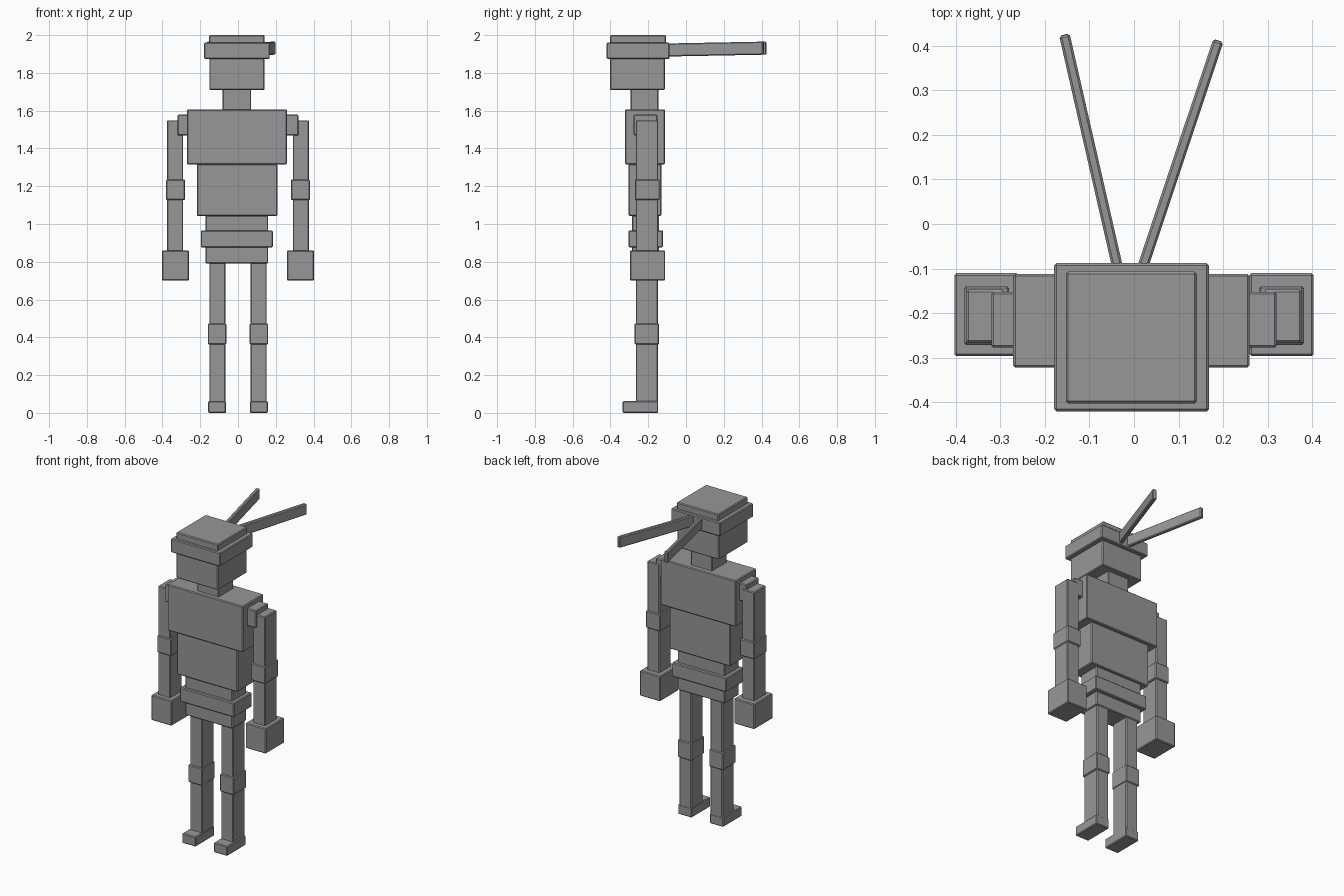
import bpy
from mathutils import Matrix, Vector

if "Cube" in bpy.data.objects:
    bpy.data.objects.remove(bpy.data.objects["Cube"])

grey = bpy.data.materials.new("plain_grey")
grey.diffuse_color = (0.31, 0.31, 0.31, 1)
grey.use_nodes = True
grey.node_tree.nodes["Principled BSDF"].inputs["Base Color"].default_value = grey.diffuse_color


def box(name, x, y, z, bevel=0.005):
    """Lightly chamfered box from (min, max) ranges on each axis."""
    bpy.ops.mesh.primitive_cube_add(size=1)
    ob = bpy.context.object
    ob.name = name
    size = [r[1] - r[0] for r in (x, y, z)]
    ob.data.transform(Matrix.Diagonal((*size, 1)))
    ob.location = [(r[0] + r[1]) / 2 for r in (x, y, z)]
    ob.data.materials.append(grey)
    mod = ob.modifiers.new("chamfer", 'BEVEL')
    mod.width = bevel
    mod.segments = 1
    return ob


def strap(name, start, end, width=0.024, height=0.069):
    """Flat band running between two points."""
    a, b = Vector(start), Vector(end)
    d = b - a
    ob = box(name, (-width / 2, width / 2), (-d.length / 2, d.length / 2),
             (-height / 2, height / 2))
    side = d.cross(Vector((0, 0, 1))).normalized()
    fwd = d.normalized()
    rot = Matrix((side, fwd, side.cross(fwd))).transposed()
    ob.matrix_world = Matrix.Translation((a + b) / 2) @ rot.to_4x4()


# Head and headband
box("head", (-0.152, 0.141), (-0.403, -0.112), (1.71, 1.88))
box("headband", (-0.179, 0.168), (-0.42, -0.088), (1.873, 1.96))
box("head_top", (-0.153, 0.141), (-0.402, -0.107), (1.95, 2.0))
box("neck", (-0.081, 0.07), (-0.294, -0.146), (1.60, 1.715))

# Headband tails trailing behind
strap("headband_tail_left", (-0.034, -0.11, 1.921), (-0.156, 0.424, 1.931))
strap("headband_tail_right", (0.015, -0.11, 1.921), (0.189, 0.411, 1.931))

# Torso
box("chest", (-0.271, 0.259), (-0.322, -0.112), (1.315, 1.607))
box("abdomen", (-0.218, 0.208), (-0.304, -0.13), (1.043, 1.318))
box("hips", (-0.172, 0.16), (-0.285, -0.143), (0.79, 1.046))
box("belt", (-0.197, 0.184), (-0.304, -0.122), (0.876, 0.966))

# Arms and legs
for side, s in (("left", -1), ("right", 1)):
    def limb(name, x0, x1, y, z):
        box(name + "_" + side, sorted((s * x0, s * x1)), y, z)

    limb("shoulder", 0.24, 0.32, (-0.277, -0.152), (1.468, 1.579))
    limb("arm", 0.29, 0.376, (-0.266, -0.147), (0.85, 1.549))
    limb("elbow", 0.28, 0.381, (-0.271, -0.139), (1.127, 1.235))
    limb("hand", 0.259, 0.403, (-0.296, -0.11), (0.70, 0.86))
    limb("leg", 0.066, 0.152, (-0.266, -0.148), (0.005, 0.80))
    limb("knee", 0.062, 0.160, (-0.273, -0.142), (0.363, 0.474))
    limb("foot", 0.063, 0.159, (-0.335, -0.147), (0.0, 0.062))
